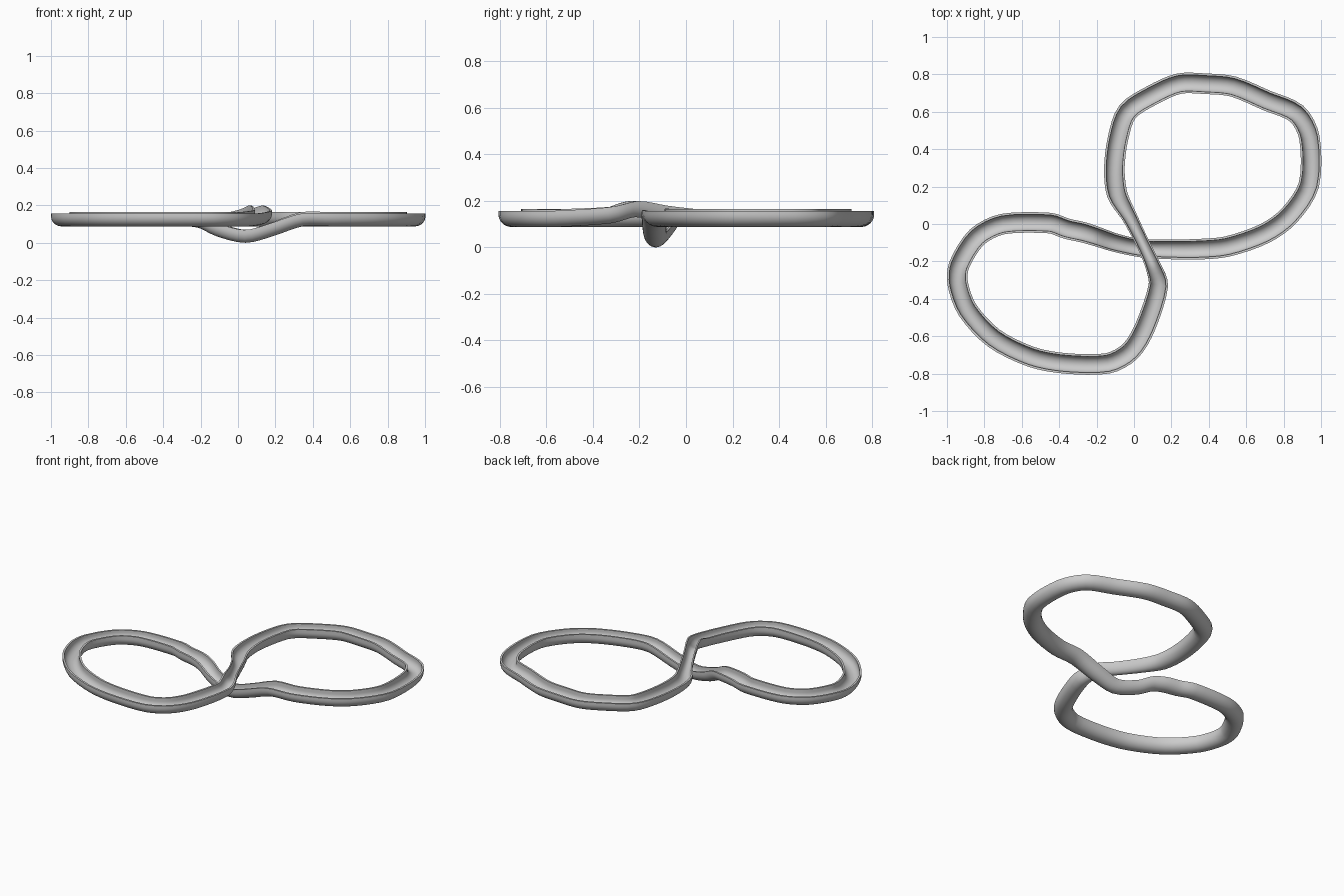
import bpy, bmesh, math
from mathutils import Vector

if "Cube" in bpy.data.objects:
    bpy.data.objects.remove(bpy.data.objects["Cube"])

# Centre line of the figure-eight: x, y, optional height offset, optional width factor
PATH = [
    (-0.70, 0.0), (-0.45, 0.005), (-0.36, -0.025), (-0.27, -0.045),
    (-0.19, -0.07, -0.012, 0.95), (-0.10, -0.10, -0.055, 0.9), (0.04, -0.13, -0.088, 0.88),
    (0.17, -0.135, -0.055, 0.95), (0.34, -0.135), (0.5, -0.12), (0.70, -0.05),
    (0.83, 0.045), (0.935, 0.21), (0.938, 0.46), (0.87, 0.59), (0.71, 0.66),
    (0.53, 0.735), (0.38, 0.75), (0.24, 0.75), (0.10, 0.69), (-0.035, 0.60),
    (-0.085, 0.46), (-0.105, 0.30), (-0.09, 0.16), (-0.025, 0.04, 0.004, 0.75),
    (0.045, -0.10, 0.022, 0.66), (0.10, -0.22, 0.042, 0.75), (0.13, -0.33, 0.015, 0.95),
    (0.06, -0.55), (-0.02, -0.68), (-0.14, -0.745), (-0.37, -0.745),
    (-0.55, -0.71), (-0.75, -0.61), (-0.89, -0.46), (-0.942, -0.32),
    (-0.935, -0.22), (-0.84, -0.07),
]
BASE_Z, RADIUS, GROOVE, STRAIGHT, STEPS = 0.143, 0.055, 0.043, 0.014, 4


def profile():
    """Half-pipe section: rounded outside, round groove, flat rims."""
    def arc(r, n):
        return [(-r * math.cos(math.pi * i / n), -r * math.sin(math.pi * i / n)) for i in range(n + 1)]
    outer = arc(RADIUS, 16)
    inner = arc(GROOVE, 14)[::-1]
    return ([(-RADIUS, STRAIGHT)] + outer + [(RADIUS, STRAIGHT), (GROOVE, STRAIGHT)]
            + inner + [(-GROOVE, STRAIGHT)])


def smooth_path(points):
    """Closed spline through the points; fourth component is width."""
    pts = [Vector((p + (0.0, 1.0))[:4]) if len(p) == 2 else Vector(p) for p in points]
    n, out = len(pts), []
    for i in range(n):
        a, b, c, d = (pts[(i + k) % n] for k in (-1, 0, 1, 2))
        # limited tangents keep the gently faceted bends
        mb = (c - a) * 0.5
        mc = (d - b) * 0.5
        span = (c - b).xyz.length
        for m in (mb, mc):
            m *= min(1.0, 0.9 * span / m.xyz.length)
        for s in range(STEPS):
            t = s / STEPS
            t2, t3 = t * t, t * t * t
            out.append(b * (2*t3 - 3*t2 + 1) + mb * (t3 - 2*t2 + t)
                       + c * (3*t2 - 2*t3) + mc * (t3 - t2))
    return out


# Sweep the half-pipe round the closed path
section, path = profile(), smooth_path(PATH)
bm = bmesh.new()
rings = []
for i, p in enumerate(path):
    tangent = (path[(i + 1) % len(path)] - path[i - 1]).xyz.normalized()
    side = Vector((tangent.y, -tangent.x, 0)).normalized()
    up = side.cross(tangent)
    centre = Vector((p.x, p.y, BASE_Z + p.z))
    bank = max(-1, min(1, (p.x + p.y + 0.09) / 0.3))   # inner rim slightly raised
    ring = []
    for u, v in section:
        lift = 0.007 if v > 0.01 and u * bank < 0 else 0.0
        ring.append(bm.verts.new(centre + side * u * p.w + up * (v + lift * abs(bank))))
    rings.append(ring)
m = len(section)
for i, ring in enumerate(rings):
    nxt = rings[(i + 1) % len(rings)]
    for j in range(m):
        k = (j + 1) % m
        bm.faces.new((ring[j], ring[k], nxt[k], nxt[j]))
bmesh.ops.recalc_face_normals(bm, faces=bm.faces)

# Rest the lowest point on the ground
low = min(v.co.z for v in bm.verts)
bmesh.ops.translate(bm, verts=bm.verts, vec=(0, 0, -low))

mesh = bpy.data.meshes.new("figure_eight_track")
bm.to_mesh(mesh)
bm.free()
track = bpy.data.objects.new("figure_eight_track", mesh)
bpy.context.collection.objects.link(track)
bpy.context.view_layer.objects.active = track
track.select_set(True)
bpy.ops.object.shade_smooth_by_angle(angle=math.radians(40))
